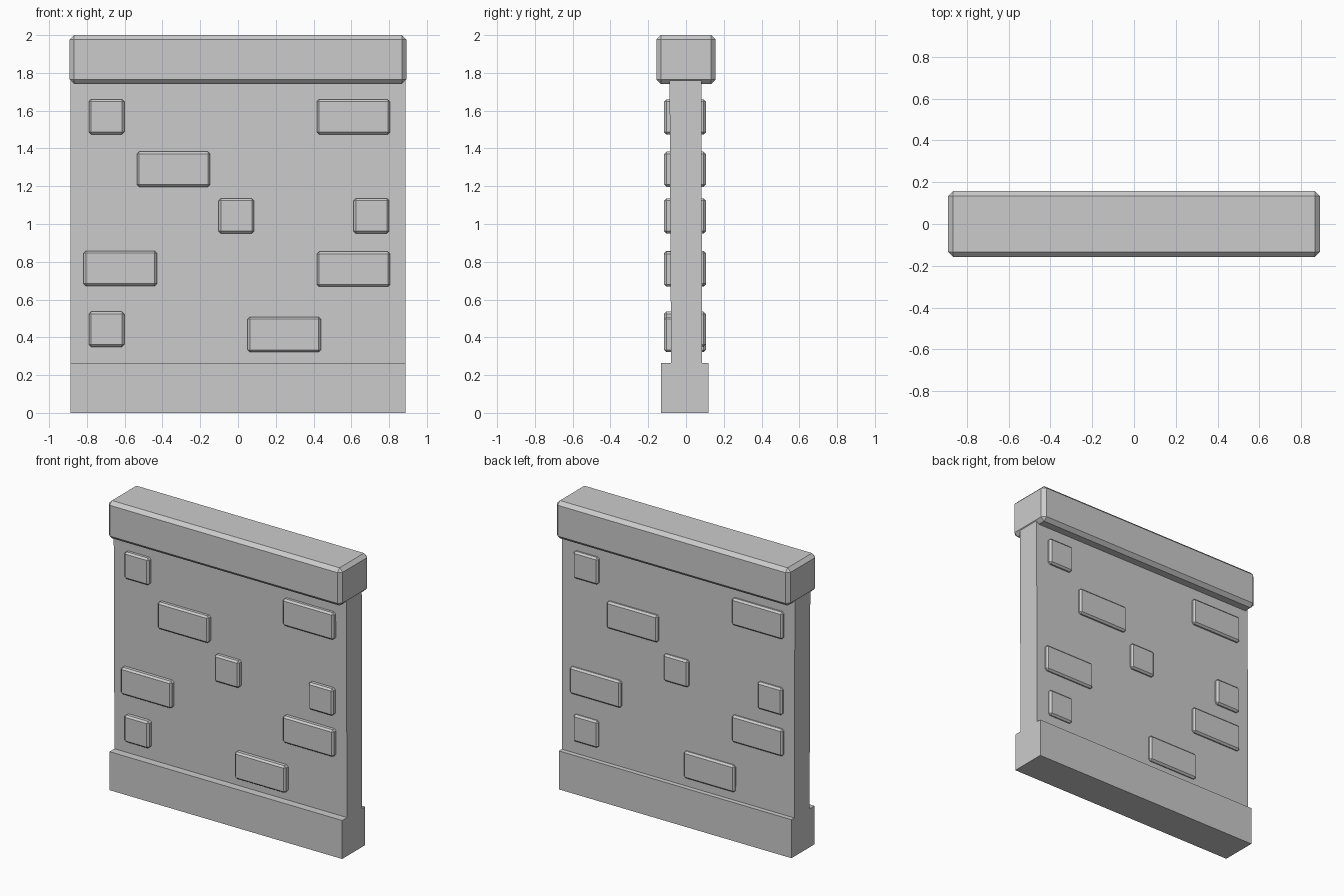
import bpy, bmesh
from mathutils import Matrix

if "Cube" in bpy.data.objects:
    bpy.data.objects.remove(bpy.data.objects["Cube"])


def finish(bm, name):
    bmesh.ops.recalc_face_normals(bm, faces=bm.faces)
    mesh = bpy.data.meshes.new(name)
    bm.to_mesh(mesh)
    bm.free()
    obj = bpy.data.objects.new(name, mesh)
    bpy.context.collection.objects.link(obj)
    return obj


def block(name, lo, hi, chamfer, turned=False):
    """Chamfered box between two corners, optionally turned half a circle about z."""
    bm = bmesh.new()
    bmesh.ops.create_cube(bm, size=1)
    for v in bm.verts:
        v.co = [l + (c + 0.5) * (h - l) for l, h, c in zip(lo, hi, v.co)]
    bmesh.ops.bevel(bm, geom=bm.edges[:], offset=chamfer, segments=1,
                    profile=0.5, affect='EDGES')
    if turned:
        bm.transform(Matrix.Rotation(3.14159265, 4, 'Z'))
    return finish(bm, name)


# Wall slab with its wider plinth: a side profile (y, z) extruded along x
profile = [(-0.132, 0), (0.118, 0), (0.118, 0.265), (0.086, 0.265), (0.081, 1.76),
           (-0.087, 1.76), (-0.079, 0.265), (-0.132, 0.265)]
bm = bmesh.new()
face = bm.faces.new([bm.verts.new((-0.886, y, z)) for y, z in profile])
ext = bmesh.ops.extrude_face_region(bm, geom=[face], use_keep_orig=True)
bmesh.ops.translate(bm, vec=(1.772, 0, 0),
                    verts=[g for g in ext["geom"] if isinstance(g, bmesh.types.BMVert)])
finish(bm, "wall")

# Coping along the top
block("coping", (-0.891, -0.157, 1.74), (0.891, 0.157, 2.0), 0.024)

# Raised bricks (left x, bottom z, width); the back repeats the front turned round
SHORT, LONG, HEIGHT = 0.188, 0.388, 0.186
bricks = [(-0.79, 1.474, SHORT), (0.417, 1.474, LONG), (-0.536, 1.197, LONG),
          (-0.103, 0.95, SHORT), (0.612, 0.95, SHORT), (-0.817, 0.672, LONG),
          (0.417, 0.668, LONG), (-0.79, 0.35, SHORT), (0.051, 0.322, LONG)]
for side, depth in (("front", 0.116), ("back", 0.105)):
    for i, (x, z, w) in enumerate(bricks, 1):
        block(f"{side}_brick_{i}", (x, -depth, z), (x + w, -0.05, z + HEIGHT),
              0.012, side == "back")
